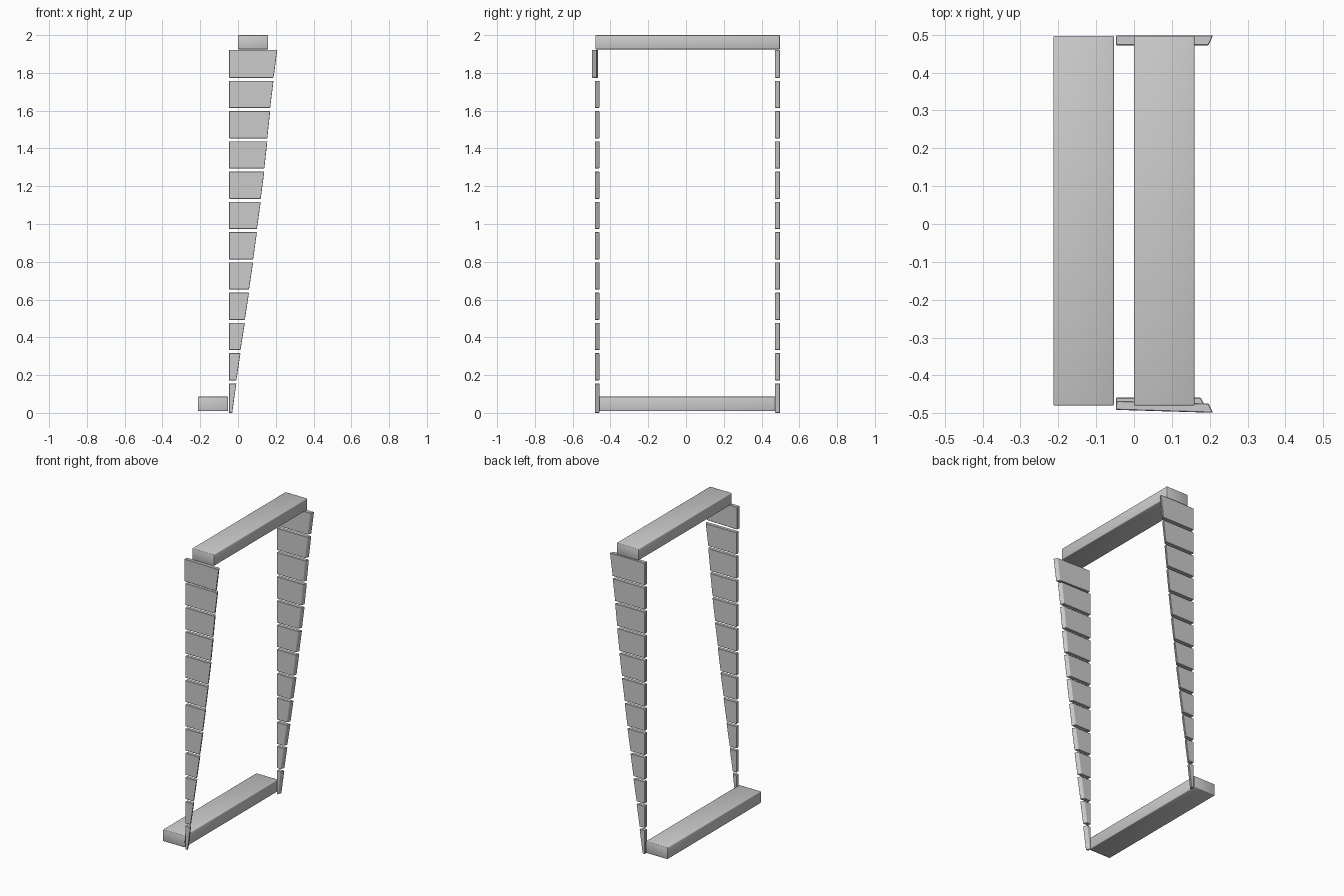
import bpy
from mathutils import Matrix, Vector

if "Cube" in bpy.data.objects:
    bpy.data.objects.remove(bpy.data.objects["Cube"])


def make(name, verts, faces, bevel, smooth=False):
    me = bpy.data.meshes.new(name)
    me.from_pydata(verts, [], faces)
    me.update()
    ob = bpy.data.objects.new(name, me)
    bpy.context.collection.objects.link(ob)
    for p in me.polygons:
        p.use_smooth = smooth
    mod = ob.modifiers.new("edge_bevel", 'BEVEL')
    mod.width = bevel
    mod.segments = 2 if smooth else 1
    return ob


BOX = [(3, 2, 1, 0), (4, 5, 6, 7), (0, 1, 5, 4), (1, 2, 6, 5), (2, 3, 7, 6), (3, 0, 4, 7)]


def beam(name, x0, x1, z0, z1):
    y0, y1 = -0.48, 0.497
    ring = [(x0, y0), (x1, y0), (x1, y1), (x0, y1)]
    make(name, [(x, y, z) for z in (z0, z1) for x, y in ring], BOX, 0.004, True)


def slat(name, z0, z1, r0, r1, y_out, y_in, turn=0.0):
    # tapered board: straight back edge, front edge mitred wider on the outside
    left, mitre = -0.048, 0.012
    verts = []
    for z, r in ((z0, r0), (z1, r1)):
        inner = max(r - mitre, left + 0.008)
        verts += [(left, y_out, z), (r, y_out, z), (inner, y_in, z), (left, y_in, z)]
    pivot = Vector((left, y_out, 0))
    m = Matrix.Translation(pivot) @ Matrix.Rotation(turn, 4, 'Z') @ Matrix.Translation(-pivot)
    verts = [m @ Vector(v) for v in verts]
    faces = BOX if y_out < y_in else [f[::-1] for f in BOX]
    make(name, verts, faces, 0.002)


# top and bottom cross beams
beam("top_beam", 0.0, 0.16, 1.925, 2.0)
beam("bottom_beam", -0.213, -0.053, 0.009, 0.086)

# stacked slats, following a slightly bowed front edge
edge = [-0.03, -0.008, 0.014, 0.037, 0.059, 0.081, 0.101, 0.121, 0.140, 0.156, 0.171, 0.189, 0.209]
pitch, gap = 0.1602, 0.012
for i in range(12):
    z0 = i * pitch + (gap if i else 0)
    z1 = (i + 1) * pitch - (0.004 if i < 11 else 0)
    top = i == 11
    shift = -0.008 if top else 0.0
    slat(f"front_slat_{i + 1}", z0, z1, edge[i], edge[i + 1],
         -0.483 + shift, -0.459 + shift, -0.03 if top else 0.0)
    slat(f"back_slat_{i + 1}", z0, z1, edge[i], edge[i + 1], 0.498, 0.472)
